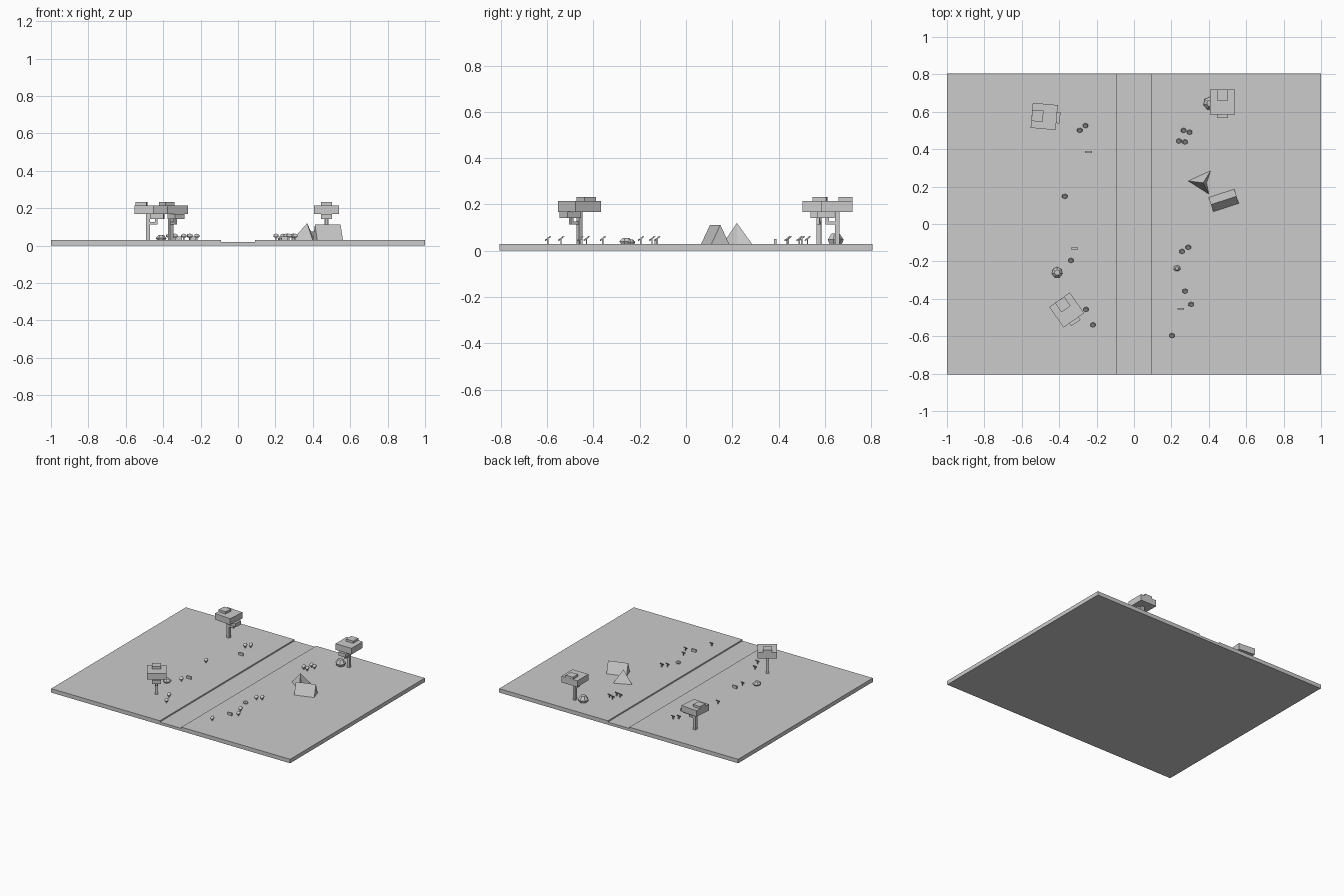
import bpy, bmesh, math
from mathutils import Matrix, Vector

if "Cube" in bpy.data.objects:
    bpy.data.objects.remove(bpy.data.objects["Cube"])

G = 0.03  # ground surface height


def finish(bm, name, loc=(0, 0, 0), rot=0):
    bmesh.ops.recalc_face_normals(bm, faces=bm.faces)
    me = bpy.data.meshes.new(name)
    bm.to_mesh(me)
    bm.free()
    ob = bpy.data.objects.new(name, me)
    ob.location = loc
    ob.rotation_euler[2] = math.radians(rot)
    bpy.context.collection.objects.link(ob)
    return ob


def box(bm, x0, x1, y0, y1, z0, z1):
    m = Matrix.Translation(((x0 + x1) / 2, (y0 + y1) / 2, (z0 + z1) / 2))
    bmesh.ops.create_cube(bm, size=1, matrix=m @ Matrix.Diagonal((x1 - x0, y1 - y0, z1 - z0, 1)))


def extrude_y(profile, y0, y1):
    bm = bmesh.new()
    f = bm.faces.new([bm.verts.new((x, y0, z)) for x, z in profile])
    r = bmesh.ops.extrude_face_region(bm, geom=[f])
    vs = [v for v in r["geom"] if isinstance(v, bmesh.types.BMVert)]
    bmesh.ops.translate(bm, verts=vs, vec=(0, y1 - y0, 0))
    return bm


# ground slab with a shallow river channel
finish(extrude_y([(-1, 0), (1, 0), (1, G), (0.09, G), (0.09, 0.02),
                  (-0.09, 0.02), (-0.09, G), (-1, G)], -0.805, 0.805), "ground")

# blocky trees: trunk, bent branch, stacked crown boxes
for i, (x, y, rot) in enumerate([(-0.36, -0.46, 35), (-0.48, 0.575, 85), (0.473, 0.653, 0)]):
    bm = bmesh.new()
    box(bm, -0.01, 0.01, -0.01, 0.01, 0, 0.145)
    box(bm, -0.007, 0.007, -0.05, -0.01, 0.083, 0.097)
    box(bm, -0.007, 0.007, -0.05, -0.036, 0.097, 0.12)
    finish(bm, f"tree_trunk_{i}", (x, y, G), rot)
    bm = bmesh.new()
    box(bm, -0.067, 0.067, -0.067, 0.067, 0.138, 0.185)
    box(bm, -0.03, 0.03, 0.006, 0.0665, 0.185, 0.202)
    box(bm, -0.03, 0.03, -0.085, -0.012, 0.112, 0.14)
    finish(bm, f"tree_crown_{i}", (x, y, G), rot)

# ridge tent body
bm = extrude_y([(-0.04, 0), (0.04, 0), (0, 0.082)], -0.072, 0.072)
finish(bm, "tent_body", (0.48, 0.126, G), 18 - 90)

# pointed tent front with an open notch on its right side
bm = bmesh.new()
base = [bm.verts.new((x, y, G)) for x, y in
        [(0.29, 0.23), (0.40, 0.16), (0.388, 0.22), (0.41, 0.285)]]
tip = bm.verts.new((0.37, 0.22, 0.12))
bm.faces.new(base)
for a, b in zip(base, base[1:] + base[:1]):
    bm.faces.new((a, b, tip))
finish(bm, "tent_front")

# flowers: thin stem with a tilted six-sided head
flowers = [(-0.29, 0.5), (-0.26, 0.525), (-0.37, 0.147), (-0.337, -0.195), (-0.257, -0.457),
           (-0.22, -0.54), (0.203, -0.597), (0.305, -0.43), (0.273, -0.36), (0.257, -0.147),
           (0.29, -0.125), (0.24, 0.443), (0.273, 0.438), (0.265, 0.5), (0.297, 0.49)]
for i, (x, y) in enumerate(flowers):
    bm = bmesh.new()
    box(bm, -0.003, 0.003, -0.003, 0.003, 0, 0.021)
    m = Matrix.Translation((0, 0, 0.023)) @ Matrix.Rotation(math.radians(38), 4, 'X')
    bmesh.ops.create_cone(bm, cap_ends=True, segments=6, radius1=0.016, radius2=0.014,
                          depth=0.006, matrix=m)
    finish(bm, f"flower_{i}", (x, y, G))

# rounded low rocks and bush
for name, x, y, rx, ry, h in [("rock_a", -0.411, -0.26, 0.029, 0.03, 0.026),
                              ("rock_b", 0.23, -0.237, 0.019, 0.017, 0.018),
                              ("bush", 0.408, 0.645, 0.038, 0.036, 0.045)]:
    bm = bmesh.new()
    for r0, r1, z0, z1 in [(0.8, 1, 0, 0.4), (1, 0.5, 0.4, 1)]:
        m = Matrix.Diagonal((rx, ry, h, 1)) @ Matrix.Translation((0, 0, (z0 + z1) / 2))
        bmesh.ops.create_cone(bm, cap_ends=True, segments=7, radius1=r0, radius2=r1,
                              depth=z1 - z0, matrix=m)
    finish(bm, name, (x, y, G))

# small upright stones
for i, (x, y) in enumerate([(-0.243, 0.385), (-0.318, -0.13), (0.25, -0.453)]):
    bm = bmesh.new()
    box(bm, -0.018, 0.018, -0.005, 0.005, 0, 0.02)
    finish(bm, f"stone_{i}", (x, y, G))
